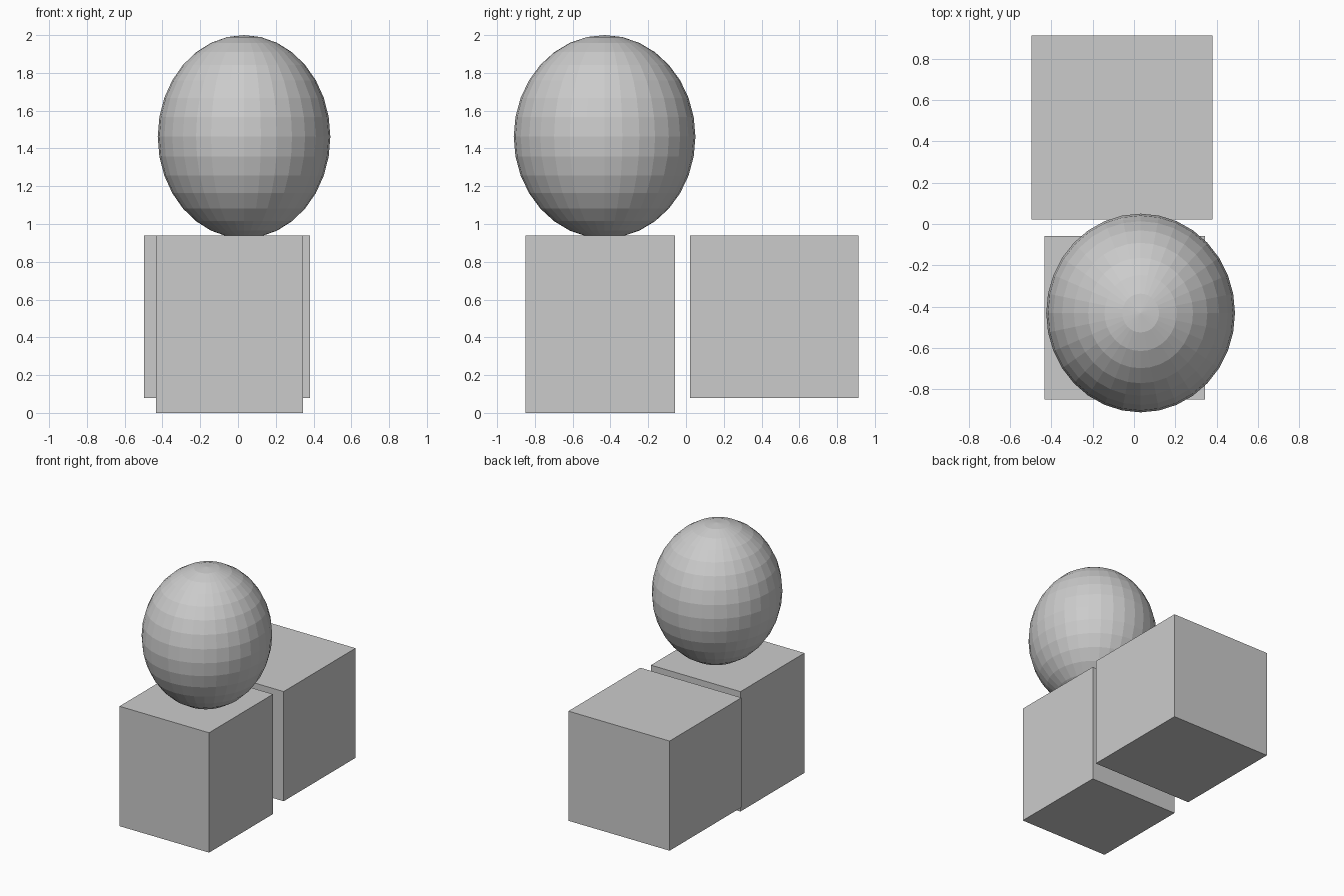
import bpy
from mathutils import Vector

# Remove the default cube only
default = bpy.data.objects.get("Cube")
if default:
    bpy.data.objects.remove(default, do_unlink=True)

# Single grey material
grey = bpy.data.materials.new("plain_grey")
grey.use_nodes = True
colour = (0.6, 0.6, 0.6, 1.0)
grey.diffuse_color = colour
grey.node_tree.nodes["Principled BSDF"].inputs["Base Color"].default_value = colour


def finish(name, scale):
    """Name the active object, apply its size and give it the grey material."""
    obj = bpy.context.active_object
    obj.name = name
    obj.scale = scale
    bpy.ops.object.transform_apply(location=False, rotation=False, scale=True)
    obj.data.materials.append(grey)
    return obj


def box(name, low, high):
    """Box spanning two opposite corners."""
    low, high = Vector(low), Vector(high)
    bpy.ops.mesh.primitive_cube_add(size=1, location=(low + high) / 2)
    return finish(name, high - low)


# Two blocks, the rear one raised so that the tops are level
box("front_block", (-0.433, -0.85, 0.0), (0.344, -0.057, 0.94))
box("rear_block", (-0.497, 0.022, 0.08), (0.381, 0.913, 0.94))

# Faceted egg-shaped ball resting on the front block
bpy.ops.mesh.primitive_uv_sphere_add(segments=32, ring_count=16, radius=1,
                                     location=(0.032, -0.431, 1.462))
finish("head_ball", (0.457, 0.481, 0.538))
